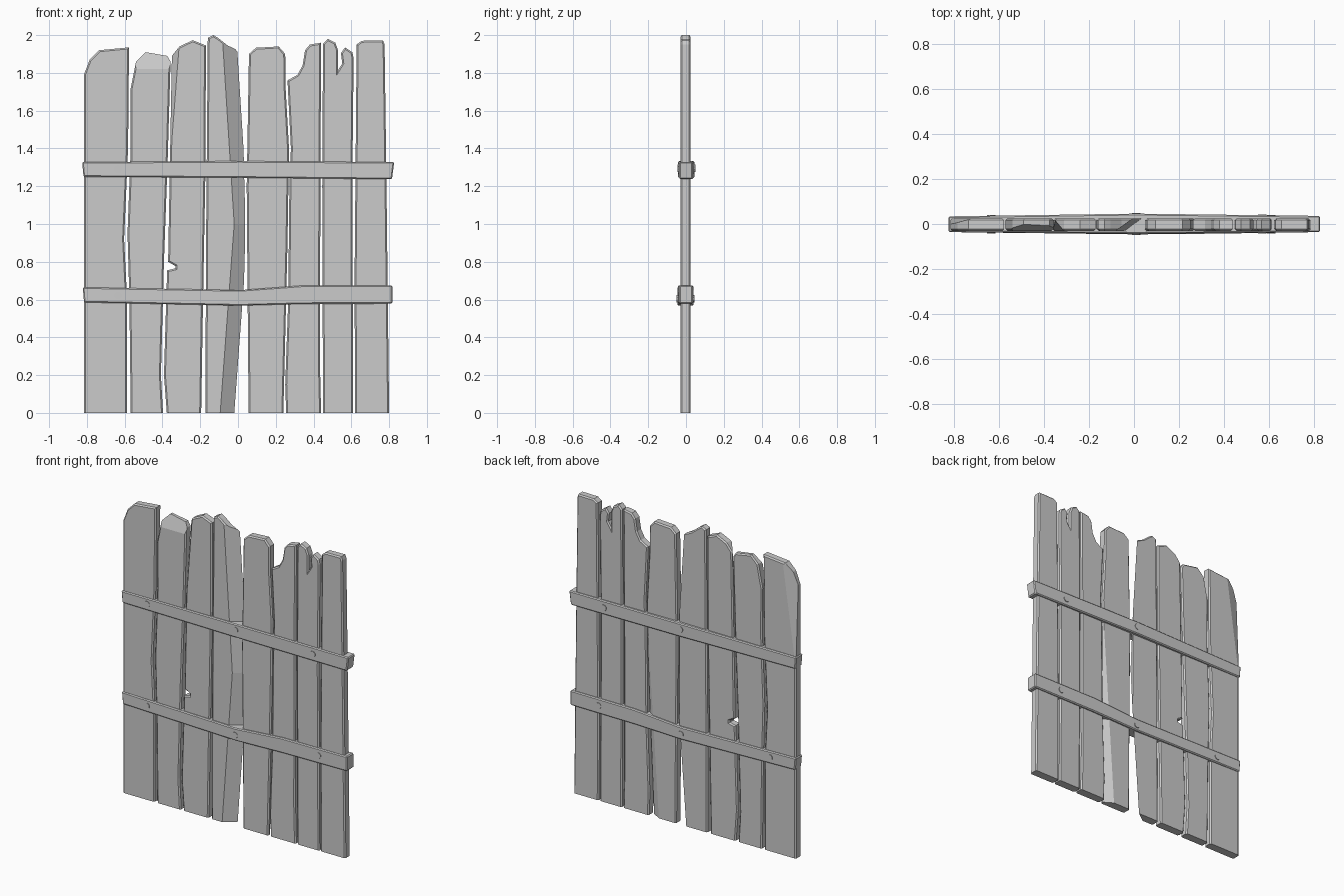
import bpy, bmesh
from mathutils import Vector

if "Cube" in bpy.data.objects:
    bpy.data.objects.remove(bpy.data.objects["Cube"])

FRONT, BACK = -0.03, 0.025


def finish(name, bm):
    bmesh.ops.recalc_face_normals(bm, faces=bm.faces)
    me = bpy.data.meshes.new(name)
    bm.to_mesh(me)
    bm.free()
    ob = bpy.data.objects.new(name, me)
    bpy.context.collection.objects.link(ob)
    return ob


def plank(name, outline, cuts=()):
    """Extruded (x, z) outline with bevelled rims, then broken chips sliced off."""
    bm = bmesh.new()
    face = bm.faces.new([bm.verts.new((x, FRONT, z)) for x, z in outline])
    ext = bmesh.ops.extrude_face_region(bm, geom=[face])
    for v in ext["geom"]:
        if isinstance(v, bmesh.types.BMVert):
            v.co.y = BACK
    bmesh.ops.recalc_face_normals(bm, faces=bm.faces)
    rims = [e for e in bm.edges if abs(e.verts[0].co.y - e.verts[1].co.y) < 1e-4
            and max(v.co.z for v in e.verts) > 0.01]
    bmesh.ops.bevel(bm, geom=rims, offset=0.008, segments=1, affect='EDGES', clamp_overlap=True)
    xs = [p[0] for p in outline]
    middle = Vector(((min(xs) + max(xs)) / 2, 0, 0.9))
    for a, b, c in cuts:
        a, b, c = Vector(a), Vector(b), Vector(c)
        n = (b - a).cross(c - a).normalized()
        if (middle - a).dot(n) > 0:
            n = -n
        geom = bm.verts[:] + bm.edges[:] + bm.faces[:]
        res = bmesh.ops.bisect_plane(bm, geom=geom, plane_co=a, plane_no=n, clear_outer=True)
        edges = [e for e in res["geom_cut"] if isinstance(e, bmesh.types.BMEdge)]
        bmesh.ops.holes_fill(bm, edges=edges, sides=0)
    return finish(name, bm)


# Planks, left to right: outline runs up the left side, over the top, down the right
plank("plank_1", [(-.816, 0), (-.816, 1.79), (-.785, 1.87), (-.735, 1.92), (-.577, 1.935),
                  (-.582, 1.4), (-.603, .92), (-.587, .6), (-.587, 0)],
      [((-.72, BACK, 1.93), (-.816, BACK, 1.25), (-.8, 0, 1.9))])
plank("plank_2", [(-.568, 0), (-.575, .6), (-.585, .95), (-.568, 1.4), (-.57, 1.71), (-.54, 1.86),
                  (-.49, 1.91), (-.375, 1.89), (-.357, 1.86), (-.372, 1.35), (-.392, .8),
                  (-.408, .2), (-.397, 0)],
      [((-.53, FRONT, 1.82), (-.37, FRONT, 1.82), (-.45, 0, 1.915))])
plank("plank_3", [(-.377, 0), (-.392, .2), (-.38, .6), (-.375, .755), (-.332, .765), (-.332, .778),
                  (-.37, .8), (-.36, 1.35), (-.35, 1.89), (-.31, 1.94), (-.24, 1.973),
                  (-.17, 1.945), (-.172, 1.3), (-.185, .6), (-.195, 0)],
      [((-.315, FRONT, 1.9), (-.365, FRONT, 1.25), (-.345, 0.01, 1.9))])
plank("plank_4", [(-.172, 0), (-.17, .8), (-.16, 1.985), (-.13, 2.0), (-.105, 1.985),
                  (-.055, 1.945), (.042, 1.9), (.036, 1.2), (.045, 0)],
      [((.045, FRONT, 1.88), (.002, FRONT, 1.3), (.04, -.002, 1.3)),
       ((.002, FRONT, .65), (.04, FRONT, .05), (.04, -.002, .65))])
plank("plank_5", [(.056, 0), (.046, 1.2), (.058, 1.9), (.095, 1.933), (.215, 1.94), (.25, 1.9),
                  (.252, 1.72), (.27, 1.4), (.262, .9), (.25, .4), (.24, 0)],
      [((.18, BACK, 0), (.262, BACK, 1.25), (.24, -.012, 0))])
plank("plank_6", [(.255, 0), (.25, .15), (.266, .6), (.272, 1.2), (.28, 1.4), (.262, 1.76),
                  (.315, 1.79), (.342, 1.84), (.355, 1.92), (.38, 1.95), (.44, 1.96),
                  (.436, 1.2), (.434, .25), (.44, 0)])
plank("plank_7", [(.45, 0), (.446, 1.2), (.45, 1.955), (.475, 1.98), (.515, 1.96), (.53, 1.92),
                  (.53, 1.815), (.552, 1.85), (.545, 1.905), (.567, 1.935), (.605, 1.91),
                  (.612, 1.88), (.605, 1.2), (.61, 0)])
plank("plank_8", [(.62, 0), (.617, .7), (.628, 1.95), (.655, 1.97), (.768, 1.972), (.776, 1.95),
                  (.785, 1.3), (.8, 0)])


def batten(name, stations):
    """Bar lofted through (x_top, x_bottom, z_top, z_bottom, y_front, y_back) stations."""
    bm = bmesh.new()
    rings = []
    for xt, xb, zt, zb, f, b in stations:
        rings.append([bm.verts.new(p) for p in
                      ((xt, f, zt), (xt, b, zt), (xb, b, zb), (xb, f, zb))])
    for r, s in zip(rings, rings[1:]):
        for i in range(4):
            j = (i + 1) % 4
            bm.faces.new((r[i], r[j], s[j], s[i]))
    bm.faces.new(rings[0])
    bm.faces.new(rings[-1][::-1])
    ob = finish(name, bm)
    bev = ob.modifiers.new("chamfer", 'BEVEL')
    bev.width, bev.segments, bev.limit_method = 0.006, 1, 'ANGLE'


# Cross battens, bowed outward in the middle
batten("upper_batten", [(-.825, -.818, 1.328, 1.25, -.036, .034),
                        (.01, .01, 1.333, 1.245, -.043, .046),
                        (.827, .815, 1.328, 1.237, -.036, .036)])
batten("lower_batten", [(-.822, -.815, .665, .585, -.036, .034),
                        (.01, .01, .65, .568, -.046, .04),
                        (.35, .35, .675, .577, -.043, .039),
                        (.817, .817, .675, .578, -.036, .036)])

# Through bolts with low heads on both faces
for i, (x, z, f, b) in enumerate([(-.635, 1.29, -.041, .03), (.01, 1.295, -.046, .049),
                                  (.57, 1.285, -.042, .043), (-.635, .622, -.042, .04),
                                  (.01, .605, -.049, .044), (.61, .63, -.042, .041)]):
    bpy.ops.mesh.primitive_cylinder_add(vertices=10, radius=.02, depth=b - f,
                                        location=(x, (f + b) / 2, z), rotation=(1.5708, 0, 0))
    bpy.context.object.name = f"bolt_{i + 1}"
